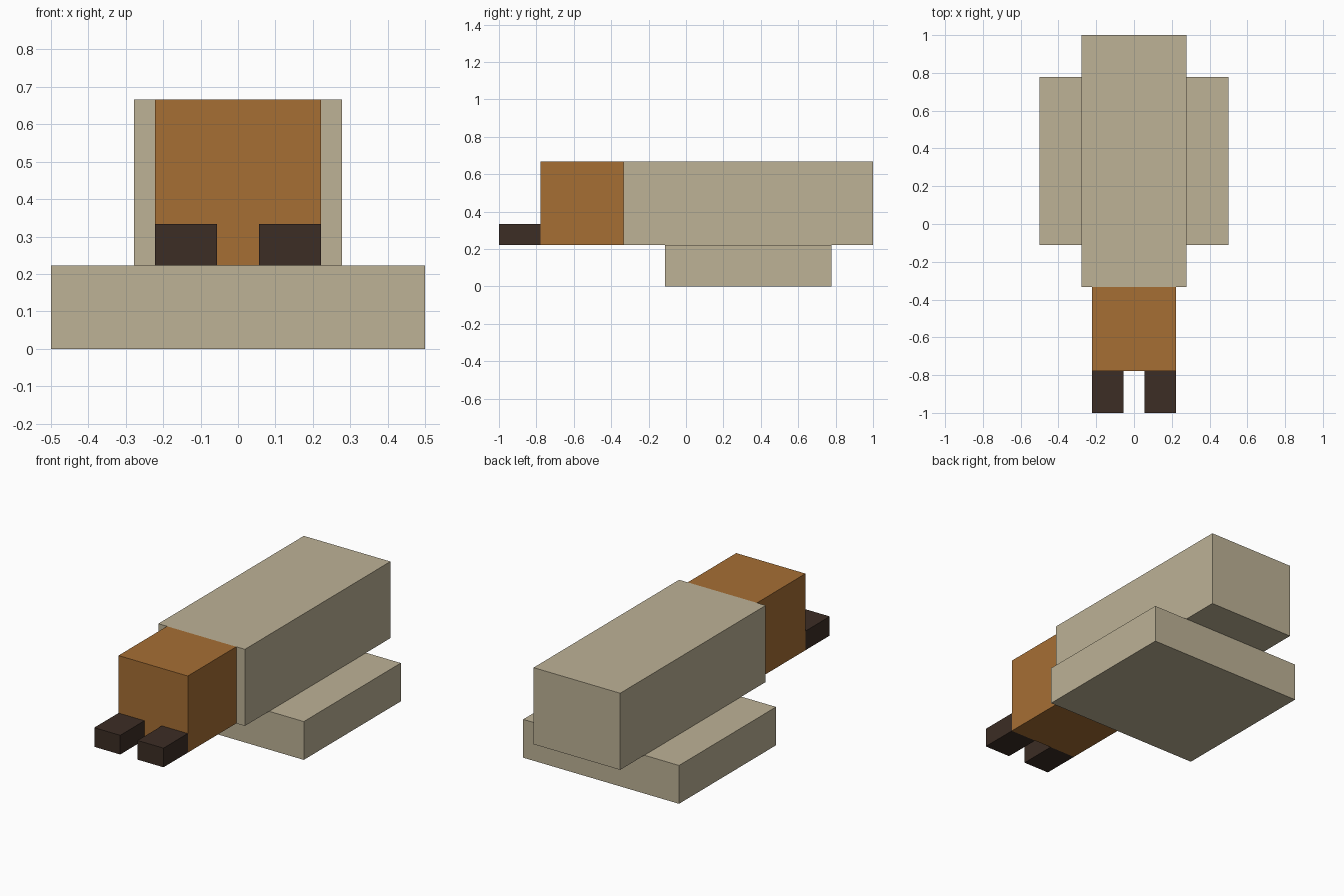
import bpy
import bmesh

default = bpy.data.objects.get("Cube")
if default:
    bpy.data.objects.remove(default, do_unlink=True)

U = 1 / 18  # block unit


def material(name, rgb):
    mat = bpy.data.materials.new(name)
    mat.use_nodes = True
    color = (*rgb, 1)
    mat.diffuse_color = color
    mat.node_tree.nodes["Principled BSDF"].inputs["Base Color"].default_value = color
    return mat


def box(name, xs, ys, zs, mat):
    """Flat-faced box given by its extents in block units."""
    spans = (xs, ys, zs)
    bm = bmesh.new()
    bmesh.ops.create_cube(bm, size=1)
    for v in bm.verts:
        v.co = [(s[1] - s[0]) * U * c for s, c in zip(spans, v.co)]
    mesh = bpy.data.meshes.new(name)
    bm.to_mesh(mesh)
    bm.free()
    mesh.materials.append(mat)
    obj = bpy.data.objects.new(name, mesh)
    obj.location = [(s[0] + s[1]) / 2 * U for s in spans]
    bpy.context.collection.objects.link(obj)
    return obj


tan = material("tan", (0.509, 0.445, 0.305))
brown = material("warm brown", (0.381, 0.156, 0.034))
dark = material("dark brown", (0.045, 0.026, 0.018))

# Wide base slab and the long body resting on it
box("base", (-9, 9), (-2, 14), (0, 4), tan)
box("body", (-5, 5), (-6, 18), (4, 12), tan)

# Front block
box("front_block", (-4, 4), (-14, -6), (4, 12), brown)

# Pair of prongs at the front
for side, xs in (("left", (1, 4)), ("right", (-4, -1))):
    box(side + "_prong", xs, (-18, -14), (4, 6), dark)
